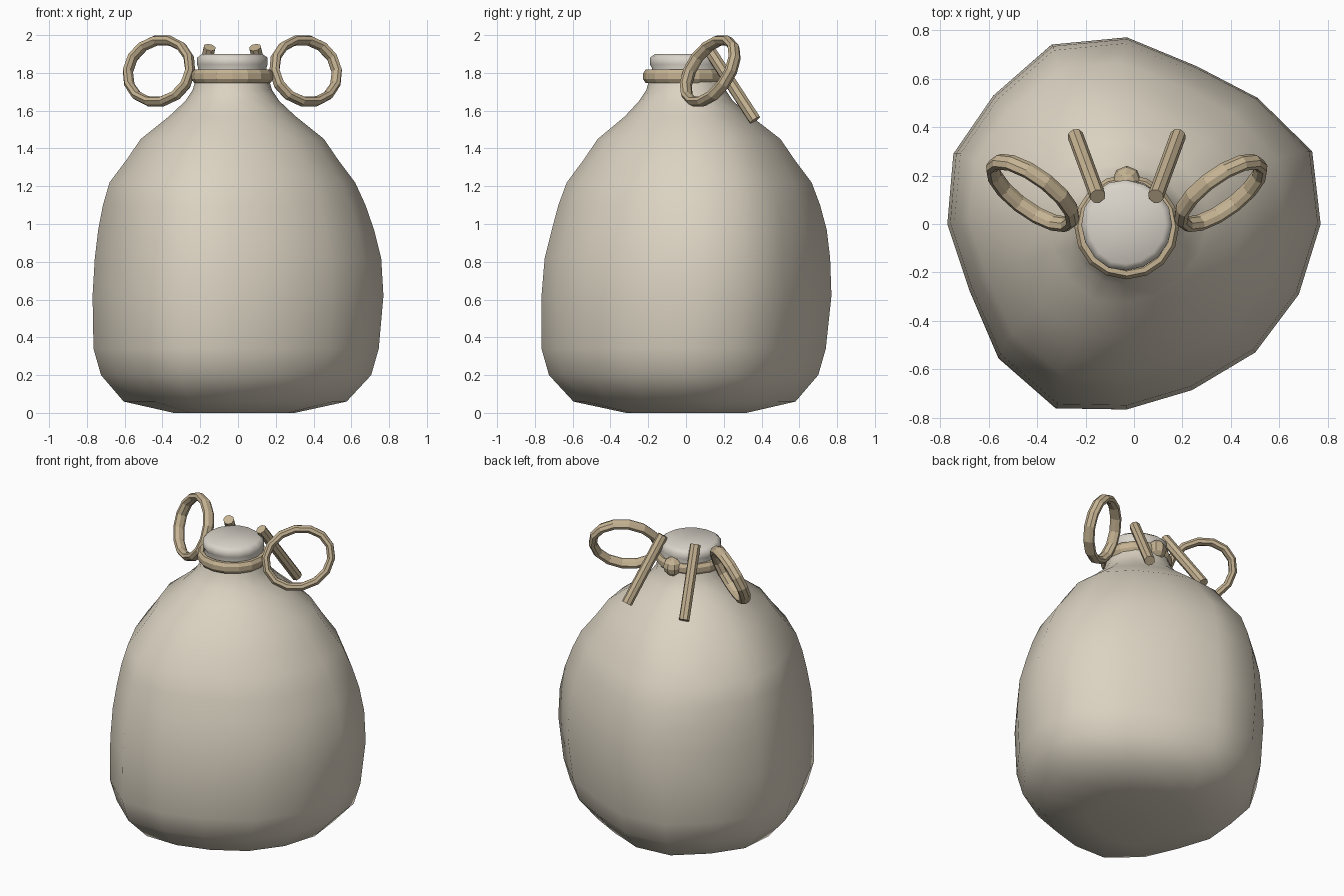
import bpy, bmesh, math
from mathutils import Vector

if "Cube" in bpy.data.objects:
    bpy.data.objects.remove(bpy.data.objects["Cube"])

AXIS = -0.03  # x of the neck axis; tie parts mirror about it


def material(name, rgb):
    m = bpy.data.materials.new(name)
    m.diffuse_color = (*rgb, 1)
    m.use_nodes = True
    m.node_tree.nodes["Principled BSDF"].inputs["Base Color"].default_value = m.diffuse_color
    return m


CLOTH = material("sack cloth", (0.71, 0.65, 0.54))
MOUTH = material("pale gathered cloth", (0.70, 0.66, 0.59))
CORD = material("tan cord", (0.56, 0.45, 0.29))


def finish(name, bm, mats, smooth=False):
    bmesh.ops.recalc_face_normals(bm, faces=bm.faces)
    me = bpy.data.meshes.new(name)
    bm.to_mesh(me)
    bm.free()
    for m in mats:
        me.materials.append(m)
    for p in me.polygons:
        p.use_smooth = smooth
    ob = bpy.data.objects.new(name, me)
    bpy.context.collection.objects.link(ob)
    return ob


def bridge(bm, a, b):
    n = len(a)
    return [bm.faces.new((a[i], a[(i + 1) % n], b[(i + 1) % n], b[i])) for i in range(n)]


# Sack: lopsided plan outline that becomes rounder towards the neck
PLAN = [(-.03, .77), (.26, .65), (.51, .52), (.735, .30), (.77, 0), (.68, -.29),
        (.5, -.53), (.24, -.685), (-.03, -.765), (-.32, -.76), (-.56, -.55),
        (-.68, -.27), (-.77, 0), (-.745, .29), (-.58, .53), (-.34, .74)]
# height, radius, centre x, centre y, roundness
RINGS = [(0, .32, -.02, 0, 0), (.06, .59, -.015, -.01, 0), (.2, .715, -.01, -.015, 0),
         (.34, .755, -.01, -.015, 0), (.62, .77, 0, 0, 0), (.82, .758, 0, .005, 0),
         (.97, .73, -.01, .015, 0), (1.1, .695, -.02, .015, .05), (1.22, .65, -.03, .015, .1),
         (1.34, .56, -.03, .015, .15), (1.45, .485, -.03, .015, .2), (1.57, .335, -.03, .01, .4),
         (1.65, .25, -.03, 0, .7), (1.71, .21, -.03, 0, .9), (1.78, .19, -.03, 0, 1),
         (1.825, .18, -.03, 0, 1), (1.845, .187, -.03, -.005, .8), (1.88, .187, -.03, -.005, .7),
         (1.9, .16, -.03, -.005, .7)]
bm = bmesh.new()
loops = []
for z, r, cx, cy, k in RINGS:
    ring = []
    for i, (px, py) in enumerate(PLAN):
        a = math.pi / 2 - i * math.tau / 16
        x = (1 - k) * px / .77 + k * math.cos(a)
        y = (1 - k) * py / .77 + k * math.sin(a)
        ring.append(bm.verts.new((cx + r * x, cy + r * y, z)))
    loops.append(ring)
for a, b in zip(loops, loops[1:]):
    bridge(bm, a, b)
bm.faces.new(loops[0])
tip = bm.verts.new((AXIS, 0, 1.895))
for i in range(16):
    bm.faces.new((loops[-1][i], loops[-1][(i + 1) % 16], tip))
for f in bm.faces:
    f.material_index = 1 if f.calc_center_median().z > 1.8 else 0
finish("sack", bm, [CLOTH, MOUTH], smooth=True)


def cord_ring(name, centre, u, v, thick, depth, n, sides=8):
    """Closed faceted cord following an ellipse with half axes u and v."""
    centre, u, v = Vector(centre), Vector(u), Vector(v)
    normal = u.cross(v).normalized()
    bm = bmesh.new()
    rings = []
    for i in range(n):
        a = i * math.tau / n
        out = u * math.cos(a) + v * math.sin(a)
        d = out.normalized()
        ring = []
        for j in range(sides):
            t = (j + .5) * math.tau / sides
            p = centre + out + d * thick * math.cos(t) + normal * depth * math.sin(t)
            ring.append(bm.verts.new(p))
        rings.append(ring)
    for i in range(n):
        bridge(bm, rings[i], rings[(i + 1) % n])
    return finish(name, bm, [CORD])


# Cord around the neck
cord_ring("neck_cord", (AXIS, -.012, 1.782), (.192, 0, 0), (0, .192, 0), .026, .038, 16)

# Bow loops and hanging cord ends, mirrored about the neck axis
for side, s in (("right", 1), ("left", -1)):
    cord_ring("bow_loop_" + side, (AXIS + s * .388, .128, 1.81),
              (s * .165, .11, 0), (-s * .02, .07, .165), .026, .036, 14)
    top = Vector((AXIS + s * .12, .115, 1.935))
    end = Vector((AXIS + s * .212, .365, 1.55))
    bm = bmesh.new()
    bmesh.ops.create_cone(bm, cap_ends=True, segments=8, radius1=.033, radius2=.033,
                          depth=(top - end).length)
    rot = (top - end).to_track_quat('Z', 'Y').to_matrix().to_4x4()
    rot.translation = (top + end) / 2
    bm.transform(rot)
    finish("cord_end_" + side, bm, [CORD])

# Knot at the back of the neck
bm = bmesh.new()
bmesh.ops.create_uvsphere(bm, u_segments=8, v_segments=6, radius=.06)
bmesh.ops.translate(bm, verts=bm.verts, vec=(AXIS, .18, 1.785))
finish("knot", bm, [CORD])
